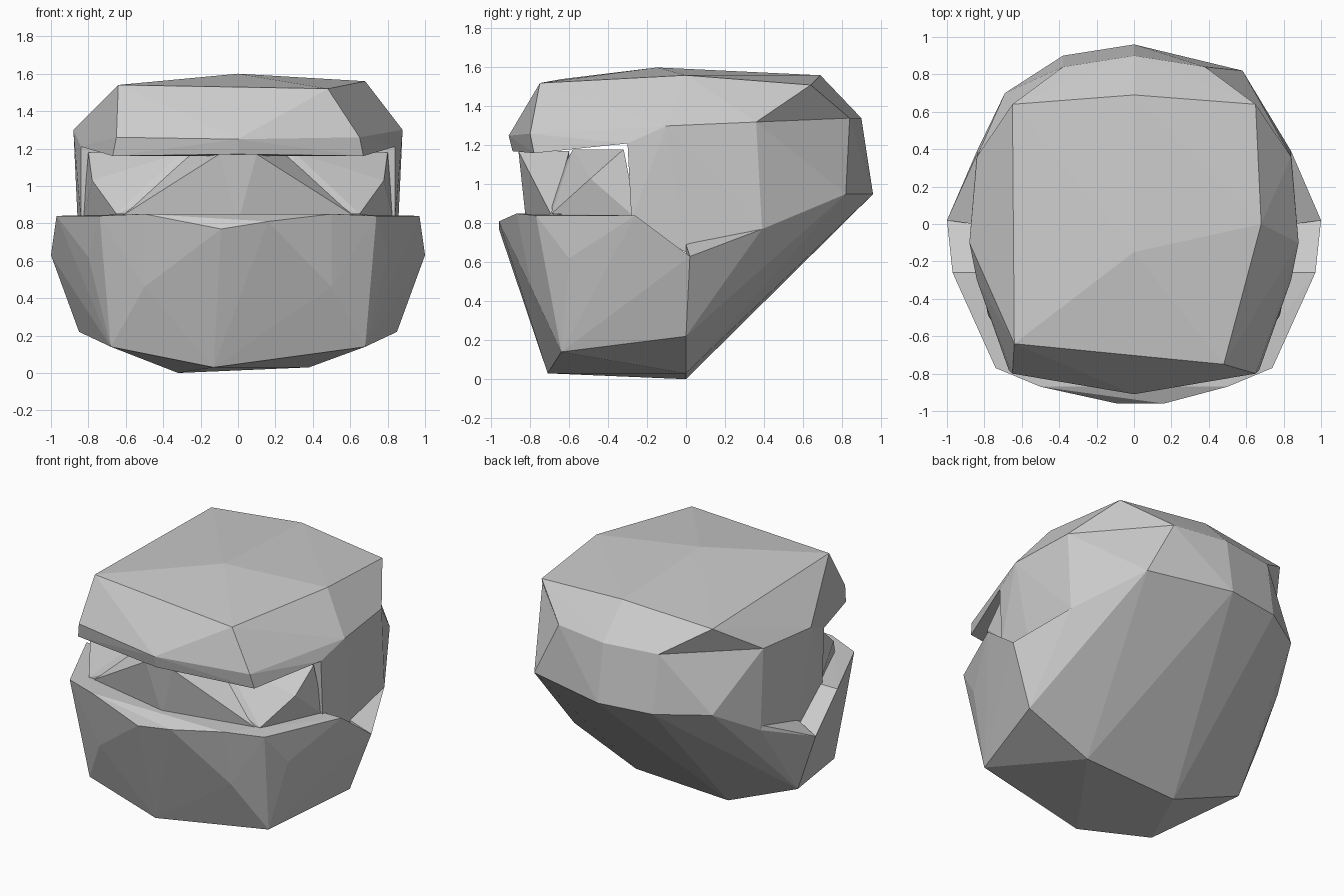
import bpy, bmesh

if "Cube" in bpy.data.objects:
    bpy.data.objects.remove(bpy.data.objects["Cube"])


def both(*pts):
    """Points plus their mirror images across x = 0."""
    return [(s * x, y, z) for x, y, z in pts for s in (1, -1)]


def facet_solid(name, pts):
    """Flat-faced solid wrapped tightly around a few corner points."""
    bm = bmesh.new()
    for p in set(pts):
        bm.verts.new(p)
    res = bmesh.ops.convex_hull(bm, input=bm.verts[:])
    loose = [v for v in bm.verts if not v.link_faces]
    bmesh.ops.delete(bm, geom=loose, context='VERTS')
    bmesh.ops.recalc_face_normals(bm, faces=bm.faces[:])
    me = bpy.data.meshes.new(name)
    bm.to_mesh(me)
    bm.free()
    ob = bpy.data.objects.new(name, me)
    bpy.context.collection.objects.link(ob)
    return ob


# shared rings around the head
back_ring = [(0, .96, .95), (-.38, .9, .95), (-.69, .7, .95), (.58, .82, .95)]
ears_low = both((.84, .39, .77))
brow_ring = [(0, .9, 1.34), (.38, .84, 1.34), (-.38, .84, 1.34)] + both(
    (.88, -.1, 1.3), (.84, .36, 1.32))
chin_line = [(-.32, 0, 0), (.38, 0, .03)] + both((.85, 0, .22), (1, .02, .63))

# cloth cap with overhanging front band
facet_solid("cap", brow_ring + [
    (0, -.15, 1.6), (0, .69, 1.56), (.68, 0, 1.56),
    (-.64, -.64, 1.54), (.48, -.75, 1.52),
    (0, -.91, 1.25), (0, -.89, 1.17)] + both(
    (.65, .64, 1.51), (.65, -.8, 1.26), (.67, -.78, 1.16), (.84, -.3, 1.21)))

# skull sides and back
facet_solid("skull", brow_ring + back_ring + ears_low + both(
    (.84, -.3, 1.21), (.84, -.25, .97), (.84, -.28, .82), (.85, 0, .65)))

# recessed eye area and cheeks
facet_solid("face", both(
    (.78, -.49, 1.03), (.65, -.69, .85), (.3, -.68, 1.0),
    (.3, -.58, 1.18), (.8, -.32, 1.18), (.83, -.25, .82)))

# nose bridge
facet_solid("nose", [(0, -.83, .92), (0, -.82, .8)] + both(
    (.1, -.86, 1.17), (.22, -.76, 1.03), (.62, -.69, .84),
    (.25, -.6, 1.17), (.3, -.6, .82)))

# face covering, front half
facet_solid("mask_front", chin_line + [
    (-.09, -.96, .77), (.16, -.96, .81), (-.13, -.71, .03)] + both(
    (.5, -.87, .85), (.74, -.77, .84), (.97, -.26, .84),
    (.8, -.6, .62), (.5, -.79, .46), (.68, -.64, .14)))

# face covering, sloping back to the nape
facet_solid("mask_back", chin_line + back_ring + ears_low + both((.86, .0, .69)))
